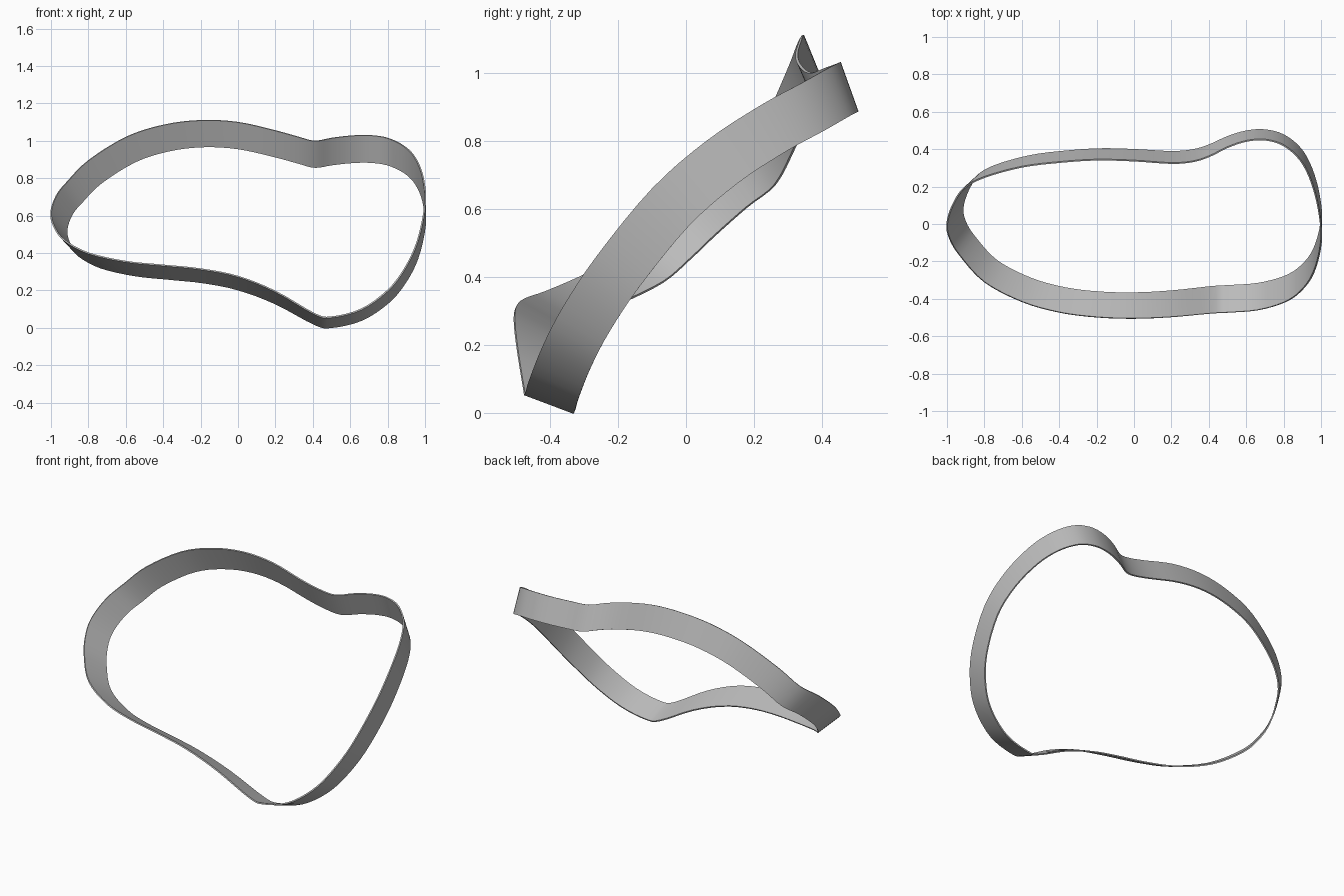
import bpy
import bmesh
from mathutils import Vector

if "Cube" in bpy.data.objects:
    bpy.data.objects.remove(bpy.data.objects["Cube"])

# Path of the band's upper edge, once around
UPPER_EDGE = [
    (-1, 0, .62), (-.97, .1, .71), (-.91, .19, .785), (-.8, .25, .895),
    (-.6, .305, 1.02), (-.4, .33, 1.085), (-.2, .343, 1.11), (0, .338, 1.1),
    (.2, .325, 1.055), (.32, .335, 1.022), (.41, .365, 1.0), (.5, .41, 1.015),
    (.6, .443, 1.027), (.7, .45, 1.03), (.8, .42, 1.015), (.89, .34, .97),
    (.95, .22, .905), (.99, .06, .8), (1, -.1, .66), (.96, -.26, .465),
    (.89, -.36, .315), (.8, -.42, .2), (.66, -.46, .1), (.5, -.473, .058),
    (.41, -.478, .075), (.2, -.497, .195), (0, -.505, .275),
    (-.2, -.498, .315), (-.4, -.472, .335), (-.6, -.415, .355),
    (-.8, -.31, .4), (-.93, -.17, .47), (-.985, -.08, .545),
]
BAND_WIDTH = 0.155
BAND_THICKNESS = 0.008
STEPS = 4
CURVATURE_CENTRE = Vector((0, 1.0, -0.5))


def closed_spline(points, steps):
    """Smooth closed curve passing through every point."""
    pts = [Vector(p) for p in points]
    count = len(pts)
    result = []
    for i in range(count):
        a, b, c, d = (pts[(i + k) % count] for k in (-1, 0, 1, 2))
        for s in range(steps):
            t = s / steps
            result.append(b + (c - a) * (t / 2)
                          + (a * 2 - b * 5 + c * 4 - d) * (t * t / 2)
                          + (b * 3 - a - c * 3 + d) * (t ** 3 / 2))
    return result


def lower_edge_point(p):
    """Step across the band, towards the centre of the curved face."""
    lean = 0.085 * max(0, -p.x)
    inward = CURVATURE_CENTRE - p
    inward.x = 0
    inward.normalize()
    offset = inward * (BAND_WIDTH ** 2 - lean ** 2) ** 0.5
    offset.x = lean
    return p + offset


def make_material(name, colour):
    mat = bpy.data.materials.new(name)
    mat.use_nodes = True
    mat.diffuse_color = colour
    mat.node_tree.nodes["Principled BSDF"].inputs["Base Color"].default_value = colour
    return mat


# Band surface between the two edges
bm = bmesh.new()
upper = closed_spline(UPPER_EDGE, STEPS)
rows = [(bm.verts.new(p), bm.verts.new(lower_edge_point(p))) for p in upper]
for i, (top, bottom) in enumerate(rows):
    next_top, next_bottom = rows[(i + 1) % len(rows)]
    bm.faces.new((top, next_top, next_bottom, bottom))
bmesh.ops.recalc_face_normals(bm, faces=bm.faces)
mesh = bpy.data.meshes.new("curved_band")
bm.to_mesh(mesh)
bm.free()

band = bpy.data.objects.new("curved_band", mesh)
bpy.context.collection.objects.link(band)
mesh.materials.append(make_material("plain grey", (0.5, 0.5, 0.5, 1)))

# Thin wall
solid = band.modifiers.new("wall", "SOLIDIFY")
solid.thickness = BAND_THICKNESS
solid.offset = 0
bpy.context.view_layer.objects.active = band
band.select_set(True)
bpy.ops.object.modifier_apply(modifier=solid.name)
bpy.ops.object.shade_smooth_by_angle()
